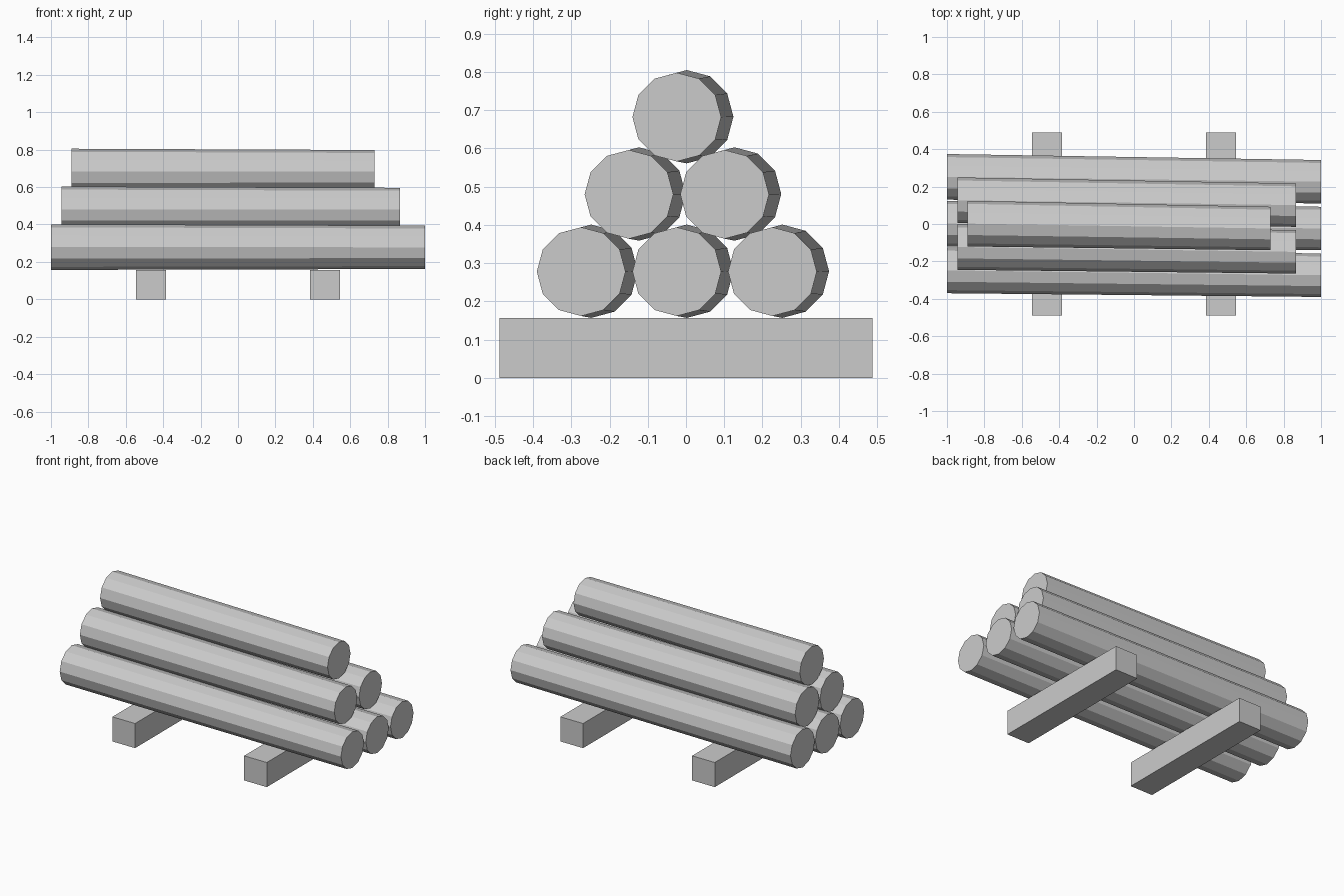
import bpy
import bmesh
from mathutils import Vector
from math import cos, sin, tau

cube = bpy.data.objects.get("Cube")
if cube:
    bpy.data.objects.remove(cube)

# Single plain grey
grey = bpy.data.materials.new("plain_grey")
grey.use_nodes = True
colour = (0.6, 0.6, 0.6, 1)
grey.diffuse_color = colour
grey.node_tree.nodes["Principled BSDF"].inputs["Base Color"].default_value = colour


def finish(name, bm):
    bmesh.ops.recalc_face_normals(bm, faces=bm.faces)
    mesh = bpy.data.meshes.new(name)
    bm.to_mesh(mesh)
    bm.free()
    mesh.materials.append(grey)
    obj = bpy.data.objects.new(name, mesh)
    bpy.context.collection.objects.link(obj)


def log(name, start, end, r_start, r_end, sides=12):
    """Tapered log whose end cuts are square to the x axis."""
    bm = bmesh.new()
    rings = []
    for centre, r in ((start, r_start), (end, r_end)):
        angles = [tau * i / sides for i in range(sides)]
        rings.append([bm.verts.new(Vector(centre) + Vector((0, r * cos(a), r * sin(a))))
                      for a in angles])
    for ring in rings:
        bm.faces.new(ring)
    for i in range(sides):
        j = (i + 1) % sides
        bm.faces.new((rings[0][i], rings[0][j], rings[1][j], rings[1][i]))
    finish(name, bm)


def beam(name, x, size):
    bm = bmesh.new()
    bmesh.ops.create_cube(bm, size=1)
    bmesh.ops.scale(bm, vec=size, verts=bm.verts)
    bmesh.ops.translate(bm, vec=(x, 0, size[2] / 2), verts=bm.verts)
    finish(name, bm)


# Two cross beams carrying the stack
for side, x in (("right", -0.465), ("left", 0.465)):
    beam(f"{side}_support_beam", x, (0.16, 0.976, 0.157))

# Pyramid of logs: row name, count, height, x range
rows = (("bottom", 3, 0.279, -1.0, 1.0),
        ("middle", 2, 0.481, -0.945, 0.865),
        ("top", 1, 0.683, -0.89, 0.73))
for row, count, z, x0, x1 in rows:
    for i in range(count):
        y = 0.25 * (i - (count - 1) / 2)
        log(f"{row}_log_{i + 1}", (x0, y + 0.002, z), (x1, y - 0.024, z - 0.001),
            0.122, 0.116)
